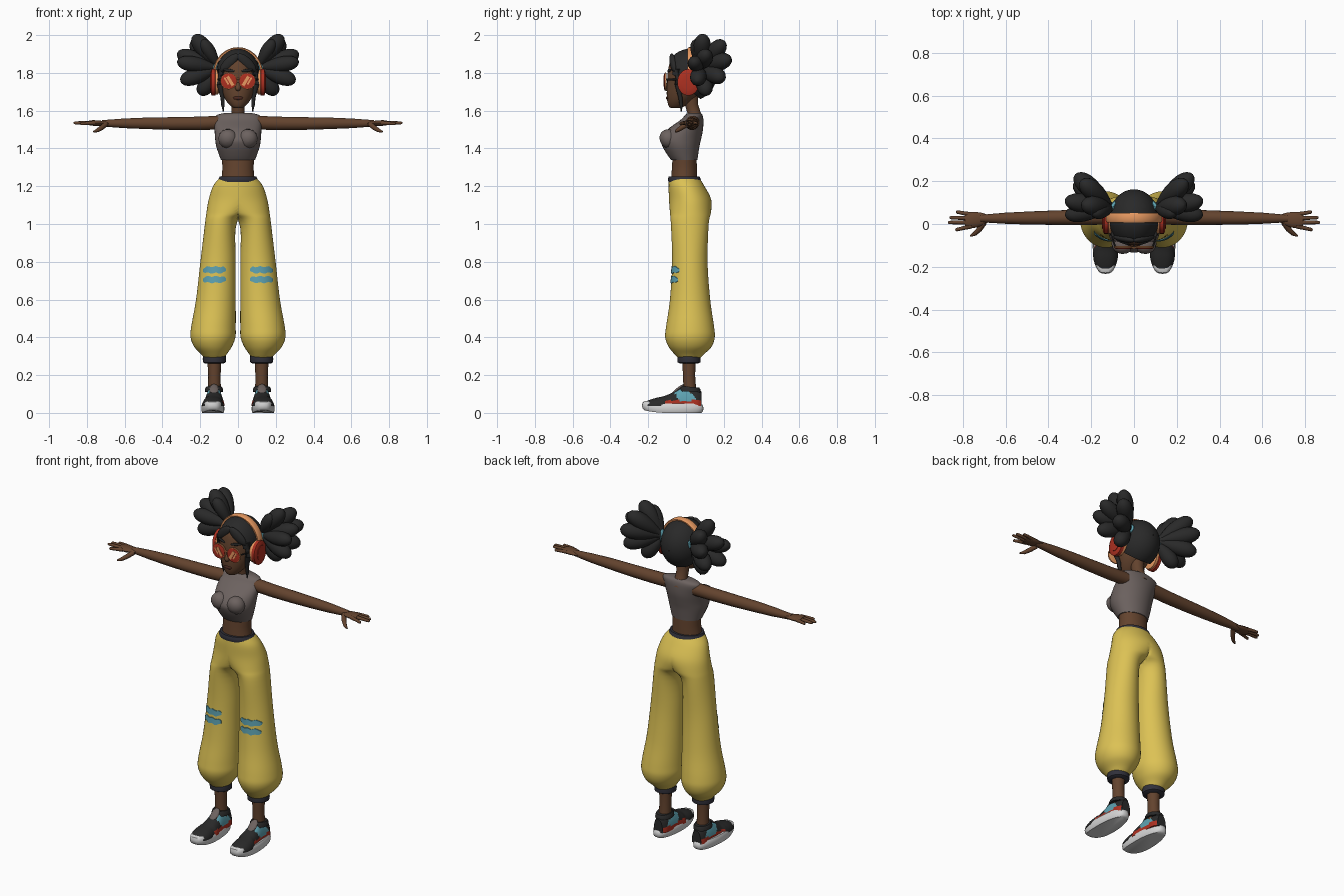
import bpy, bmesh, math
from mathutils import Vector as V

if "Cube" in bpy.data.objects:
    bpy.data.objects.remove(bpy.data.objects["Cube"])

def material(name, rgb):
    m = bpy.data.materials.new(name)
    m.diffuse_color = (*rgb, 1)
    m.use_nodes = True
    m.node_tree.nodes["Principled BSDF"].inputs["Base Color"].default_value = m.diffuse_color
    return m

SKIN = material("brown skin", (0.125, 0.056, 0.027))
HAIR = material("black hair", (0.022, 0.022, 0.022))
YELLOW = material("yellow cloth", (0.72, 0.54, 0.09))
GREY = material("warm grey cloth", (0.15, 0.122, 0.115))
RED = material("red", (0.42, 0.03, 0.015))
ORANGE = material("orange", (0.80, 0.32, 0.12))
BLUE = material("light blue", (0.11, 0.36, 0.44))
WHITE = material("white rubber", (0.66, 0.66, 0.66))
NAVY = material("dark navy", (0.03, 0.03, 0.042))
LIP = material("dark lip", (0.07, 0.022, 0.014))

def loft(name, rings, mats, rule=None, mirror=False, cap=True):
    """Skin a list of closed point rings; rule(center) picks the material slot."""
    bm = bmesh.new()
    vs = [[bm.verts.new(p) for p in r] for r in rings]
    n = len(rings[0])
    for a, b in zip(vs, vs[1:]):
        for i in range(n):
            j = (i + 1) % n
            bm.faces.new((a[i], a[j], b[j], b[i]))
    if cap:
        bm.faces.new(vs[0])
        bm.faces.new(vs[-1])
    bmesh.ops.recalc_face_normals(bm, faces=bm.faces)
    mid = [f for f in bm.faces if all(abs(v.co.x) < 1e-6 for v in f.verts)]
    if mirror and mid:
        bmesh.ops.delete(bm, geom=mid, context='FACES')
    if rule:
        for f in bm.faces:
            f.material_index = rule(f.calc_center_median())
    me = bpy.data.meshes.new(name)
    bm.to_mesh(me)
    bm.free()
    for m in (mats if isinstance(mats, list) else [mats]):
        me.materials.append(m)
    ob = bpy.data.objects.new(name, me)
    bpy.context.collection.objects.link(ob)
    if mirror:
        ob.modifiers.new("mirror", 'MIRROR')
    return ob

def dense(rows, k=4):
    """Catmull-Rom refinement of profile rows."""
    out = []
    for i in range(len(rows) - 1):
        q = [rows[max(0, min(len(rows) - 1, i + d))] for d in (-1, 0, 1, 2)]
        for s in range(k):
            t = s / k
            out.append(tuple(0.5 * (2*b + (c - a)*t + (2*a - 5*b + 4*c - d)*t*t
                       + (3*b - a - 3*c + d)*t**3) for a, b, c, d in zip(*q)))
    return out + [rows[-1]]

def angles(n):
    return [2 * math.pi * i / n for i in range(n)]

def oval(z, x0, x1, y0, y1, n=36, clamp=False):
    pts = [V(((x0 + x1)/2 + (x1 - x0)/2*math.cos(a), (y0 + y1)/2 + (y1 - y0)/2*math.sin(a), z))
           for a in angles(n)]
    if clamp:
        for p in pts:
            p.x = max(0, p.x)
    return pts

def body(name, rows, mat):
    """Centred horizontal loft from rows of z, half width, front y, back y."""
    return loft(name, [oval(z, -w, w, f, b) for z, w, f, b in dense(rows)], mat)

def tube(name, pts, radii, mat, w=1, h=1, n=14, mirror=True):
    pts = [V(p) for p in pts]
    rings = []
    for i, p in enumerate(pts):
        d = (pts[min(i + 1, len(pts) - 1)] - pts[max(i - 1, 0)]).normalized()
        s = d.cross(V((0, 0, 1)))
        s = s.normalized() if s.length > 0.05 else V((1, 0, 0))
        u = s.cross(d)
        rings.append([p + s*radii[i]*w*math.cos(a) + u*radii[i]*h*math.sin(a) for a in angles(n)])
    return loft(name, rings, mat, mirror=mirror)

def blob(name, a, b, r, mat, w=1, h=1, wide=0.5, neck=0.0, mirror=True, n=14):
    """Rounded lobe between two points, widest at fraction 'wide'."""
    a, b = V(a), V(b)
    ts = [(1 - math.cos(math.pi * i / 12)) / 2 for i in range(13)]
    g = math.log(0.5) / math.log(wide)
    rad = [r * max(0.03, neck * (1 - t), 2 * math.sqrt(max(0, t**g * (1 - t**g)))) for t in ts]
    return tube(name, [a.lerp(b, t) for t in ts], rad, mat, w, h, n, mirror)

def disc(name, c, axis, r1, r2, depth, mat, mirror=True, n=28):
    """Rounded-edge disc facing along the x or y axis."""
    rings = []
    for t, s in ((-1, .8), (-.6, 1), (.6, 1), (1, .8)):
        ring = []
        for a in angles(n):
            p, q, d = r1*s*math.cos(a), r2*s*math.sin(a), t*depth/2
            ring.append(V(c) + (V((d, p, q)) if axis == 'x' else V((p, d, q))))
        rings.append(ring)
    return loft(name, rings, mat, mirror=mirror)

# Trousers: z, inner x, outer x, front y, back y
LEG = dense([(1.245, -.097, .097, -.09, .07), (1.20, -.132, .132, -.092, .098), (1.13, -.155, .155, -.09, .133),
             (1.06, -.07, .167, -.085, .132), (1.0, .008, .175, -.08, .12), (.8, .012, .199, -.073, .114),
             (.6, .012, .222, -.085, .128), (.46, .012, .247, -.105, .148), (.40, .014, .251, -.11, .152),
             (.35, .033, .232, -.092, .135), (.31, .06, .195, -.06, .095), (.285, .075, .175, -.035, .07)], 5)
loft("trousers", [oval(*r, n=48, clamp=True) for r in LEG], YELLOW, mirror=True, cap=False)

def leg_front(x, z):
    for a, b in zip(LEG, LEG[1:]):
        if b[0] <= z <= a[0]:
            t = (a[0] - z) / (a[0] - b[0])
            _, x0, x1, f, k = [p + (q - p) * t for p, q in zip(a, b)]
            u = (2 * x - x0 - x1) / (x1 - x0)
            return (f + k)/2 - (k - f)/2 * math.sqrt(max(0, 1 - u*u))

# Knee stripes: thin plates following the cloth
for k, zc in enumerate((.757, .706)):
    rings = []
    for i in range(21):
        x = .064 + .122 * i / 20
        h = .017 * (1 - abs(i / 10 - 1)**6 * .6)
        z = zc + .003 * math.sin(i * .9)
        rings.append([V((x, leg_front(x, zz) - o, zz)) for zz, o in
                      ((z - h, -.003), (z - h, .004), (z, .004), (z + h, .004), (z + h, -.003))])
    loft(f"knee_stripe_{k}", rings, BLUE, mirror=True)

# Waist, top and belt
body("waist", [(1.22, .09, -.08, .06), (1.29, .083, -.075, .058), (1.36, .085, -.07, .055), (1.42, .08, -.06, .05)], SKIN)
body("belt", [(1.222, .108, -.093, .08), (1.235, .104, -.095, .078), (1.252, .097, -.092, .072)], NAVY)
body("crop_top", [(1.338, .09, -.078, .06), (1.365, .1, -.098, .064), (1.41, .115, -.124, .071), (1.45, .121, -.132, .08),
                  (1.50, .124, -.098, .09), (1.55, .124, -.03, .092), (1.575, .115, -.006, .088), (1.587, .075, .008, .08)], GREY)
blob("bust", (.05, -.03, 1.475), (.055, -.136, 1.435), .052, GREY, wide=.6)

# Arms and hands
tube("arm", [(.09, .035, 1.537), (.2, .032, 1.533), (.35, .03, 1.532), (.48, .028, 1.533), (.6, .027, 1.533), (.68, .026, 1.533),
             (.72, .025, 1.533)], [.037, .036, .034, .031, .026, .02, .017], SKIN, n=18)
tube("palm", [(.685, .026, 1.533), (.71, .024, 1.533), (.74, .02, 1.534), (.77, .018, 1.535), (.79, .018, 1.535)],
     [.019, .029, .037, .038, .03], SKIN, h=.4)
for nm, y0, tip in (("index", -.01, (.835, -.028, 1.53)), ("middle", .008, (.87, .007, 1.535)),
                    ("ring", .027, (.862, .03, 1.536)), ("little", .044, (.832, .057, 1.533))):
    tube(nm + "_finger", [(.76, y0, 1.535), V((.76, y0, 1.537)).lerp(V(tip), .6), V((.76, y0, 1.535)).lerp(V(tip), .93), tip],
         [.011, .009, .008, .004], SKIN, n=10)
tube("thumb", [(.70, .008, 1.528), (.722, -.024, 1.51), (.745, -.046, 1.495), (.765, -.056, 1.488)], [.014, .013, .01, .004], SKIN, n=10)

# Ankles and cuffs
tube("ankle", [(.125, .016, .30), (.125, .016, .2), (.125, .02, .13), (.125, .022, .06)], [.038, .033, .034, .036], SKIN)
tube("ankle_cuff", [(.125, .016, z) for z in (.262, .268, .285, .302, .308)], [.05, .06, .062, .06, .05], NAVY, n=24)

# Shoes
sole = []
for z, s in ((0, .92), (.008, .98), (.025, 1), (.042, .97), (.05, .9)):
    ring = []
    for a in angles(40):
        c, t = math.cos(a), math.sin(a)
        y = -.07 + .163 * s * math.copysign(abs(t)**.85, t)
        x = .061 * s * math.copysign(abs(c)**.7, c) * (1 - .14 * (t > 0) * t)
        ring.append(V((.133 + x, y, z + .016 * max(0, (-y - .1) / .13)**2)))
    sole.append(ring)
loft("shoe_sole", sole, WHITE, mirror=True)
UPPER = dense([(-.222, .018, .012), (-.205, .042, .028), (-.16, .057, .043), (-.11, .056, .055), (-.06, .052, .078),
               (-.02, .048, .1), (.02, .046, .095), (.06, .043, .085), (.083, .03, .075)], 5)
rings = [[V((.133 - .006 * (y > -.1) + w * math.copysign(abs(math.cos(a))**.8, math.cos(a)), y,
             .036 + (h * math.sin(a) if a <= math.pi + .01 else 0)))
          for a in [math.pi * i / 24 for i in range(25)]] for y, w, h in UPPER]

def shoe_colour(c):
    if c.z < .066 and -.11 < c.y < .08:
        return 1
    if -.065 + (.12 - c.z) * .4 < c.y < .02 + (.11 - c.z) * 1.0 and abs(c.x - .128) > .022:
        return 2
    return 0
loft("shoe_upper", rings, [HAIR, RED, BLUE], shoe_colour, mirror=True)
blob("shoe_tongue", (.127, -.075, .098), (.127, -.008, .152), .024, GREY, h=.4)
tube("shoe_collar", [(.127, .02, .112), (.127, .021, .128), (.127, .022, .138)], [.049, .047, .041], HAIR, h=1.2, n=20)

# Neck and head
tube("neck", [(0, .05, 1.54), (0, .042, 1.59), (0, .03, 1.63), (0, .025, 1.69)], [.045, .034, .034, .04], SKIN, mirror=False, n=20)
body("head", [(1.613, .018, -.078, -.04), (1.622, .036, -.09, -.01), (1.65, .061, -.099, .03), (1.69, .082, -.102, .07),
              (1.74, .096, -.1, .1), (1.80, .101, -.097, .115), (1.86, .09, -.083, .11), (1.90, .06, -.05, .09)], SKIN)
blob("nose", (0, -.088, 1.76), (0, -.108, 1.705), .015, SKIN, wide=.7, mirror=False)
blob("lips", (-.026, -.098, 1.667), (.026, -.098, 1.667), .01, LIP, w=.8, mirror=False)
blob("eyebrow", (.018, -.098, 1.809), (.078, -.078, 1.817), .008, HAIR, w=.6)

# Hair shell: oval with a face opening that runs down to the nape
rows = []
for k in range(19):
    ring = []
    for a in angles(48):
        s = math.sin(a)
        t0 = .80 - .12 * max(0, s) + 1.15 * max(0, -s)**.8
        t = t0 + (math.pi - .02 - t0) * k / 18
        ring.append(V((.117*math.sin(t)*math.cos(a), .025 - .137*math.cos(t), 1.79 + .138*math.sin(t)*s)))
    rows.append(ring)
rows.insert(0, [V((p.x * .88, p.y + .015, 1.79 + (p.z - 1.79) * .88)) for p in rows[0]])
loft("hair_cap", rows, HAIR, cap=False)
blob("fringe", (.0, -.078, 1.898), (.092, -.06, 1.81), .028, HAIR, w=.6)
tube("side_lock", [(.092, -.045, 1.82), (.097, -.045, 1.74), (.082, -.03, 1.67), (.08, -.025, 1.63), (.078, -.025, 1.595)],
     [.017, .016, .011, .009, .003], HAIR, n=10)

# Hair bunches and ties
for k, (tip, r) in enumerate((((.235, .09, 2.0), .046), ((.245, .2, 1.965), .046), ((.322, .11, 1.905), .044),
                              ((.275, .232, 1.875), .046), ((.322, .04, 1.86), .042), ((.305, .06, 1.755), .044),
                              ((.28, .195, 1.77), .046), ((.205, .11, 1.685), .043), ((.19, .05, 1.975), .035))):
    blob(f"hair_bunch_{k}", (.098, .075, 1.825), tip, r, HAIR, wide=.66, neck=.4)
tube("hair_tie", [(.098, .07, 1.825), (.106, .078, 1.826), (.114, .086, 1.827)], [.03, .037, .03], BLUE)

# Headphones
band = []
for i in range(33):
    a = math.radians(-28 + 236 * i / 32)
    band.append([V((r * math.cos(a), .03 + y, 1.79 + (r + .012) * math.sin(a)))
                 for y, r in ((-.02, .121), (-.022, .130), (-.014, .134), (.014, .134), (.022, .130), (.02, .121))])
loft("headphone_band", band, ORANGE)
disc("ear_cushion", (.113, .012, 1.752), 'x', .056, .066, .026, ORANGE)
disc("ear_cup", (.13, .012, 1.75), 'x', .058, .07, .03, RED)
disc("ear_cup_plate", (.146, .012, 1.75), 'x', .036, .045, .006, RED)

# Sunglasses
disc("glasses_rim", (.049, -.108, 1.757), 'y', .044, .044, .010, ORANGE)
disc("glasses_lens", (.049, -.112, 1.757), 'y', .041, .041, .009, RED)
for k, (dx, l, w) in enumerate(((-.008, .024, .007), (.012, .018, .004))):
    rings = [[V((.049 + dx + s*.6*l + c*w, y, 1.757 + s*l - c*w*.6)) for c, y in ((-1, -.115), (-1, -.118), (1, -.118), (1, -.115))]
             for s in (-1, 1)]
    loft(f"lens_glint_{k}", rings, ORANGE, mirror=True)
tube("glasses_bridge", [(-.012, -.11, 1.765), (0, -.113, 1.769), (.012, -.11, 1.765)], [.004] * 3, ORANGE, mirror=False, n=8)
tube("glasses_arm", [(.088, -.106, 1.765), (.102, -.06, 1.765), (.106, .0, 1.765)], [.004] * 3, HAIR, n=8)

# Smooth shading with sharp edges kept
for ob in bpy.data.objects:
    ob.select_set(True)
    bpy.context.view_layer.objects.active = ob
bpy.ops.object.shade_smooth_by_angle(angle=math.radians(45))
